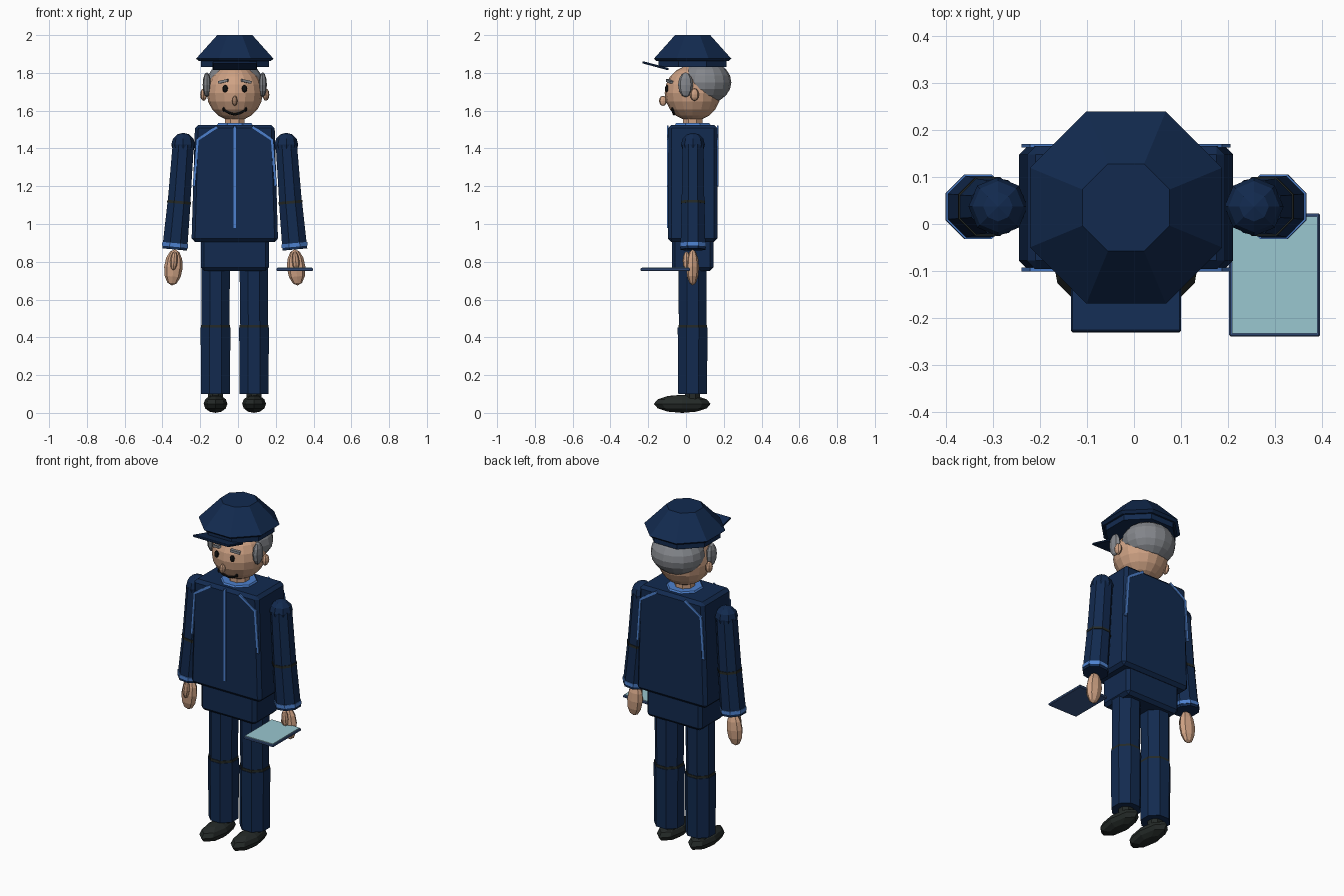
import bpy, bmesh, math
from mathutils import Vector, Matrix

if "Cube" in bpy.data.objects:
    bpy.data.objects.remove(bpy.data.objects["Cube"])

CX, CY = -0.017, 0.035          # symmetry plane and body depth centre
HEAD_Z, HEAD_R = 1.693, 0.148


def material(name, rgb):
    m = bpy.data.materials.new(name)
    m.diffuse_color = (*rgb, 1)
    m.use_nodes = True
    m.node_tree.nodes["Principled BSDF"].inputs["Base Color"].default_value = m.diffuse_color
    return m


NAVY = material("navy cloth", (0.006, 0.023, 0.078))
BLUE = material("blue piping", (0.075, 0.22, 0.62))
SKIN = material("skin", (0.62, 0.36, 0.23))
GREY = material("grey hair", (0.23, 0.24, 0.26))
DARK = material("dark leather", (0.018, 0.023, 0.021))
BLACK = material("black", (0.006, 0.006, 0.006))
SLATE = material("slate frame", (0.045, 0.10, 0.26))
TEAL = material("pale teal screen", (0.32, 0.57, 0.63))


def finish(name, bm, mat):
    mesh = bpy.data.meshes.new(name)
    bmesh.ops.recalc_face_normals(bm, faces=bm.faces)
    bm.to_mesh(mesh)
    bm.free()
    ob = bpy.data.objects.new(name, mesh)
    bpy.context.collection.objects.link(ob)
    mesh.materials.append(mat)
    return ob


def ball(name, loc, radii, mat, seg=8, rings=6, rot=None):
    bm = bmesh.new()
    m = Matrix.Translation(loc) @ (rot or Matrix()) @ Matrix.Diagonal((*radii, 1))
    bmesh.ops.create_uvsphere(bm, u_segments=seg, v_segments=rings, radius=1, matrix=m)
    return finish(name, bm, mat)


def prism(name, low, high, a_low, a_high, mat, sides=8):
    """Tapered prism between two points, sized by apothem, flats facing the axes."""
    low, high = Vector(low), Vector(high)
    d = high - low
    k = 1 / math.cos(math.pi / sides)
    m = (Matrix.Translation((low + high) / 2)
         @ Vector((0, 0, 1)).rotation_difference(d).to_matrix().to_4x4()
         @ Matrix.Rotation(math.pi / sides, 4, 'Z'))
    bm = bmesh.new()
    bmesh.ops.create_cone(bm, cap_ends=True, segments=sides, radius1=a_low * k,
                          radius2=a_high * k, depth=d.length, matrix=m)
    return finish(name, bm, mat)


def box(name, lo, hi, mat, bevel=0, rot=None, taper=1):
    lo, hi = Vector(lo), Vector(hi)
    bm = bmesh.new()
    bmesh.ops.create_cube(bm, size=1)
    for v in bm.verts:
        if v.co.z > 0:
            v.co.x *= taper
    m = Matrix.Translation((lo + hi) / 2) @ (rot or Matrix()) @ Matrix.Diagonal((*(hi - lo), 1))
    bm.transform(m)
    if bevel:
        bmesh.ops.bevel(bm, geom=bm.edges[:], offset=bevel, segments=1, affect='EDGES')
    return finish(name, bm, mat)


def strip(name, points, y, width, mat, thick=0.008):
    """Thin flat ribbon following an (x, z) path on a front or back plane."""
    bm = bmesh.new()
    pts = [Vector((x, 0, z)) for x, z in points]
    rows = []
    for i, p in enumerate(pts):
        t = (pts[min(i + 1, len(pts) - 1)] - pts[max(i - 1, 0)]).normalized()
        n = Vector((t.z, 0, -t.x)) * width / 2
        rows.append([bm.verts.new(p + s * n + Vector((0, y + d * thick / 2, 0)))
                     for s, d in ((1, -1), (1, 1), (-1, 1), (-1, -1))])
    for a, b in zip(rows, rows[1:]):
        for j in range(4):
            bm.faces.new((a[j], a[(j + 1) % 4], b[(j + 1) % 4], b[j]))
    bm.faces.new(rows[0])
    bm.faces.new(rows[-1])
    return finish(name, bm, mat)


def on_face(dx, z, out=0.0):
    """Point on the front of the head."""
    dz = z - HEAD_Z
    return Vector((CX + dx, CY - math.sqrt(HEAD_R**2 - dx * dx - dz * dz) - out, z))


# Cap: band, flared crown and tilted visor
prism("cap_band", (CX, CY, 1.83), (CX, CY, 1.868), 0.18, 0.18, NAVY)
prism("cap_underside", (CX, CY, 1.862), (CX, CY, 1.875), 0.19, 0.205, NAVY)
prism("cap_crown", (CX, CY, 1.875), (CX, CY, 2.0), 0.205, 0.093, NAVY)
box("cap_visor", (CX - 0.117, -0.233, 1.832), (CX + 0.117, -0.09, 1.844), NAVY, 0.003,
    Matrix.Rotation(math.radians(-15), 4, 'X'))

# Head and hair
ball("head", (CX, CY, HEAD_Z), (HEAD_R,) * 3, SKIN, 16, 10)
ball("hair", (CX, 0.10, 1.75), (0.15, 0.14, 0.115), GREY, 16, 10)
ball("nose", (CX, -0.122, 1.652), (0.014, 0.021, 0.027), SKIN)
prism("neck", (CX, CY, 1.50), (CX, CY, 1.59), 0.052, 0.052, SKIN)
prism("collar", (CX, CY, 1.515), (CX, CY, 1.534), 0.10, 0.088, BLUE)

# Smiling mouth
smile = [on_face(0.058 * t, 1.581 + 0.025 * t * t, 0.001) for t in (-1, -0.5, 0, 0.5, 1)]
for i, (a, b) in enumerate(zip(smile, smile[1:])):
    prism(f"mouth_{i}", a, b, 0.006, 0.006, BLACK, 6)

# Torso and hips
box("jacket", (CX - 0.229, CY - 0.131, 0.905), (CX + 0.229, CY + 0.131, 1.525), NAVY, 0.018,
    taper=0.92)
box("hips", (CX - 0.18, CY - 0.11, 0.752), (CX + 0.18, CY + 0.11, 0.93), NAVY, 0.018)
strip("front_zip", [(CX, 0.98), (CX, 1.52)], CY - 0.132, 0.014, BLUE)

for s, side in ((-1, "right"), (1, "left")):
    def P(dx, y, z):
        return (CX + s * dx, y, z)

    # Facial features
    ball(f"{side}_ear", P(0.165, 0.045, 1.685), (0.018, 0.024, 0.033), SKIN)
    ball(f"{side}_sideburn", P(0.148, -0.002, 1.737), (0.022, 0.04, 0.066), GREY)
    ball(f"{side}_eye", P(0.051, -0.101, 1.716), (0.015, 0.010, 0.020), BLACK)
    ball(f"{side}_mouth_corner", on_face(s * 0.058, 1.607), (0.007, 0.008, 0.013), BLACK)
    brow = on_face(s * 0.06, 1.755)
    box(f"{side}_brow", brow - Vector((0.027, 0.011, 0.007)), brow + Vector((0.027, 0.011, 0.007)),
        GREY, rot=Matrix.Rotation(s * math.radians(22), 4, 'Z')
        @ Matrix.Rotation(s * math.radians(12), 4, 'Y'))

    # Shoulder piping on the front and back
    for y, face in ((CY - 0.132, "front"), (CY + 0.132, "back")):
        path = [(CX + s * x, z) for x, z in ((0.093, 1.515), (0.198, 1.445), (0.216, 1.20))]
        strip(f"{side}_{face}_piping", path, y, 0.014, BLUE)

    # Arm
    shoulder, elbow, wrist = (Vector(P(x, CY + 0.002, z)) for x, z in
                              ((0.273, 1.42), (0.295, 1.115), (0.318, 0.865)))
    ball(f"{side}_shoulder", shoulder, (0.063, 0.063, 0.063), NAVY)
    prism(f"{side}_upper_arm", elbow, shoulder, 0.060, 0.056, NAVY)
    d = (elbow - wrist).normalized()
    prism(f"{side}_elbow_seam", elbow - d * 0.007, elbow + d * 0.007, 0.063, 0.063, DARK)
    prism(f"{side}_forearm", wrist, elbow - d * 0.005, 0.066, 0.061, NAVY)
    prism(f"{side}_cuff", wrist + d * 0.014, wrist + d * 0.034, 0.069, 0.069, BLUE)

    # Hand
    tilt = Matrix.Rotation(s * math.radians(-5), 4, 'Y')
    ball(f"{side}_hand", P(0.325, CY, 0.77), (0.049, 0.034, 0.096), SKIN, rot=tilt)
    ball(f"{side}_thumb", P(0.322, 0.002, 0.805), (0.02, 0.02, 0.05), SKIN, rot=tilt)

    # Leg and shoe
    prism(f"{side}_thigh", P(0.102, CY, 0.46), P(0.100, CY, 0.80), 0.073, 0.075, NAVY)
    prism(f"{side}_knee_seam", P(0.102, CY, 0.45), P(0.102, CY, 0.466), 0.076, 0.076, DARK)
    prism(f"{side}_shin", P(0.102, CY, 0.10), P(0.102, CY, 0.452), 0.076, 0.079, NAVY)
    prism(f"{side}_ankle", P(0.102, CY, 0.06), P(0.102, CY, 0.11), 0.04, 0.04, DARK)
    ball(f"{side}_shoe", P(0.102, -0.02, 0.048), (0.063, 0.15, 0.048), DARK)

# Tablet held in the left hand
box("tablet_frame", (0.203, -0.24, 0.752), (0.397, 0.022, 0.766), SLATE, 0.003)
box("tablet_screen", (0.209, -0.234, 0.764), (0.391, 0.016, 0.770), TEAL)
